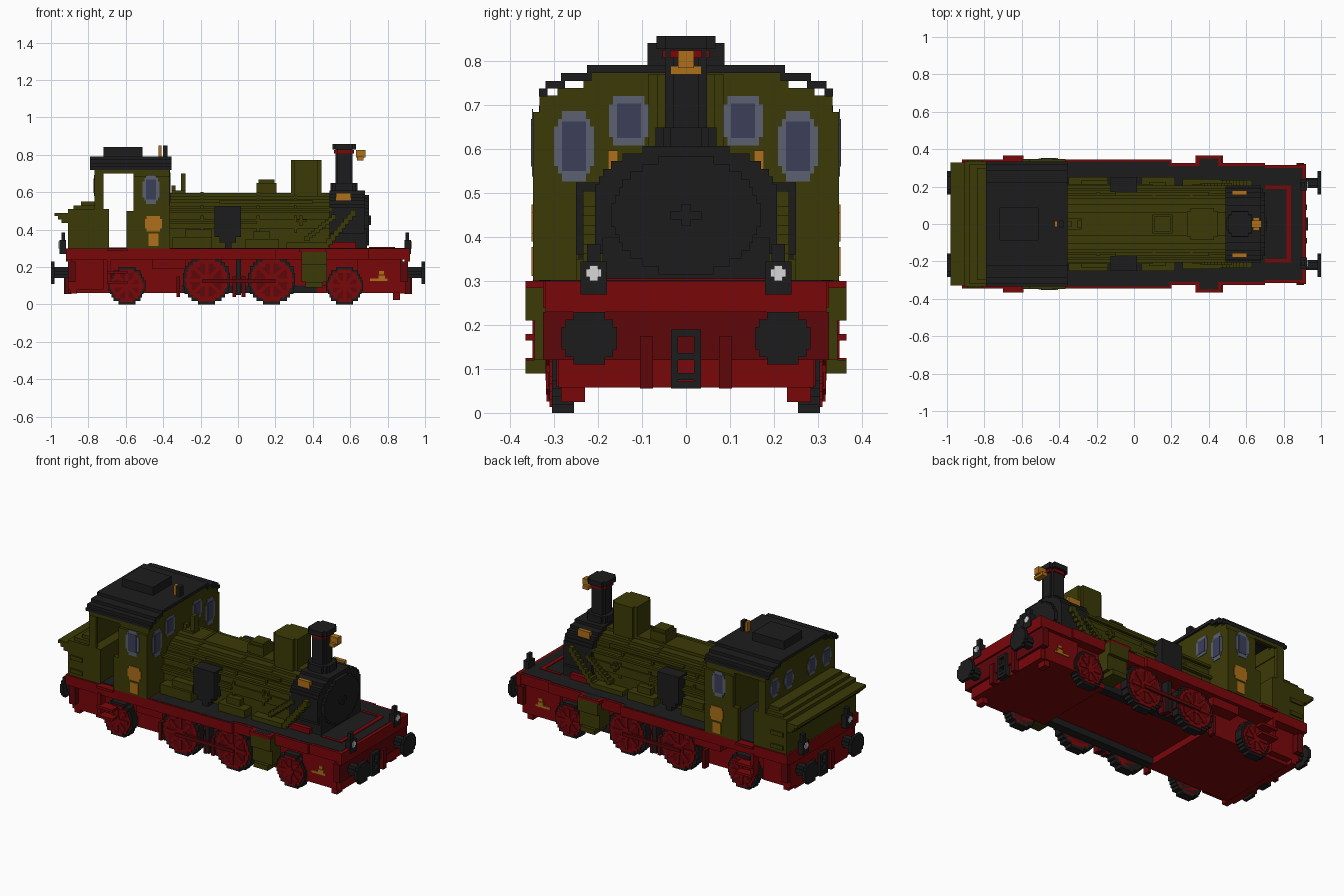
import bpy, bmesh, math

if "Cube" in bpy.data.objects:
    bpy.data.objects.remove(bpy.data.objects["Cube"])

STEP = .018  # size of the blocky steps
DECK = .3    # height of the running board
SIDE = .335  # half width of the upper cab and bunker
WALL = .348  # half width of the lower cab


def material(name, *colour):
    mat = bpy.data.materials.new(name)
    mat.use_nodes = True
    mat.diffuse_color = (*colour, 1)
    mat.node_tree.nodes["Principled BSDF"].inputs["Base Color"].default_value = (*colour, 1)
    return mat


OLIVE = material("olive green", .044, .042, .002)
RED = material("frame red", .195, .002, .003)
DARK = material("dark red", .11, .002, .003)
BLACK = material("soot black", .012, .012, .012)
BRASS = material("brass", .42, .16, .01)
FRAME = material("window frame grey", .105, .12, .16)
GLASS = material("window glass blue", .045, .05, .1)
WHITE = material("lamp white", .68, .68, .68)


def finish(name, mat, bm):
    bmesh.ops.recalc_face_normals(bm, faces=bm.faces)
    mesh = bpy.data.meshes.new(name)
    bm.to_mesh(mesh)
    bm.free()
    mesh.materials.append(mat)
    bpy.context.scene.collection.objects.link(bpy.data.objects.new(name, mesh))


def prism(bm, outline, axis, span):
    """Extrude a 2D outline along an axis between the two ends of span."""
    def ring(d):
        places = {"x": lambda a, b: (d, a, b), "y": lambda a, b: (a, d, b), "z": lambda a, b: (a, b, d)}
        return [bm.verts.new(places[axis](a, b)) for a, b in outline]
    low, high = ring(span[0]), ring(span[1])
    bm.faces.new(low)
    bm.faces.new(high)
    for i in range(len(low)):
        bm.faces.new((low[i - 1], low[i], high[i], high[i - 1]))


def box(name, mat, x, y, z):
    """A single y is a half width about the middle; a pair of y is mirrored to both sides."""
    bm = bmesh.new()
    sides = [y, (-y[0], -y[1])] if isinstance(y, tuple) else [(-y, y)]
    for near, far in sides:
        prism(bm, [(x[0], near), (x[1], near), (x[1], far), (x[0], far)], "z", z)
    finish(name, mat, bm)


def stepped(name, mat, axis, centre, radii, span, power=2):
    """Rounded shape with a staircase edge, extruded along an axis."""
    wide, tall = radii
    rows = max(3, round(2 * tall / STEP))
    height = 2 * tall / rows
    edge = []
    for i in range(rows):
        low = i * height - tall
        level = abs(low + height / 2) / tall
        width = wide * (1 - level ** power) ** (1 / power)
        width = max(1, round(2 * width / STEP)) * STEP / 2
        edge += [p for p in ((width, low), (width, low + height)) if p not in edge[-1:]]
    loop = edge + [(-w, h) for w, h in reversed(edge)]
    bm = bmesh.new()
    prism(bm, [(centre[0] + w, centre[1] + h) for w, h in loop], axis, span)
    finish(name, mat, bm)


def window(name, axis, centre, radii, wall, out):
    wide, tall = radii
    stepped(name + "_frame", FRAME, axis, centre, radii, (wall, wall + out * .003), power=3)
    stepped(name + "_glass", GLASS, axis, centre, (wide * .64, tall * .7), (wall, wall + out * .005), power=4)


# Main frame, valance and running board
box("main_frame", RED, x=(-.91, .88), y=.25, z=(.1, .28))
box("front_floor", RED, x=(.42, .88), y=.25, z=(.06, .1))
box("rear_floor", RED, x=(-.91, -.3), y=.25, z=(.06, .1))
box("frame_plates", BLACK, x=(-.3, .42), y=(.2, .25), z=(.06, .1))
box("front_frame_end", RED, x=(.64, .87), y=.295, z=(.06, .25))
box("rear_frame_end", RED, x=(-.91, -.72), y=.29, z=(.08, .25))
box("rear_valance", RED, x=(-.92, .2), y=.345, z=(.24, DECK))
box("middle_valance", RED, x=(.2, .7), y=.325, z=(.24, DECK))
box("front_valance", RED, x=(.7, .92), y=.315, z=(.24, DECK))
box("sand_box_ledge", RED, x=(.33, .47), y=.365, z=(.28, DECK))
box("rear_board", BLACK, x=(-.36, .19), y=.335, z=(.29, .302))
box("middle_board", BLACK, x=(.19, .7), y=.31, z=(.29, .302))
box("front_board", BLACK, x=(.7, .9), y=.3, z=(.29, .302))
box("ledge_board", BLACK, x=(.35, .45), y=.35, z=(.29, .301))
box("deck_trim_front", RED, x=(.815, .84), y=.205, z=(DECK, .306))
box("deck_trim_sides", RED, x=(.7, .82), y=(.188, .205), z=(DECK, .306))

# Running gear details
box("ash_pan_sides", RED, x=(-.46, -.28), y=(.25, .325), z=(.19, .245))
box("front_springs", RED, x=(.36, .66), y=(.25, .27), z=(.1, .24))
box("rail_brackets", BLACK, x=(-.01, .015), y=(.25, .3), z=(.05, .25))
box("spring_hangers", BLACK, x=(.44, .46), y=(.25, .3), z=(.12, .24))
for x in (-.32, -.02, .03):
    box("brake_shoe", DARK, x=(x - .01, x + .01), y=(.25, .29), z=(.04, .15))
for z in (.11, .165, .285):
    box("cab_step", RED, x=(-.7, -.59), y=(.3, .365), z=(z, z + .015))
box("step_hangers", RED, x=(-.7, -.68), y=(.3, .35), z=(.11, .25))
box("rail_guards", RED, x=(.83, .865), y=(.23, .285), z=(.025, .08))
box("sand_boxes", OLIVE, x=(.34, .475), y=(.25, .365), z=(.21, .285))
box("sand_box_middles", OLIVE, x=(.34, .475), y=(.25, .345), z=(.12, .21))
box("sand_box_feet", OLIVE, x=(.36, .455), y=(.25, .365), z=(.09, .12))

# Beams, couplings, lamps and buffers at both ends
for end, s, lamp in (("front", 1, .925), ("rear", -1, .955)):
    beam, face, light = s * .89, s * .92, s * lamp
    box(end + "_beam_top", RED, x=(beam, face), y=.32, z=(.23, DECK))
    box(end + "_beam_middle", DARK, x=(s * .87, s * .91), y=.325, z=(.12, .23))
    box(end + "_beam_bottom", RED, x=(s * .86, s * .895), y=.29, z=(.058, .12))
    box(end + "_coupling_bars", BLACK, x=(beam, s * .93), y=(.018, .034), z=(.055, .19))
    for z in (.055, .075, .12, .174):
        box(end + "_coupling_link", BLACK, x=(beam, s * .93), y=.03, z=(z, z + .016))
    box(end + "_hoses", DARK, x=(beam, s * .925), y=(.075, .105), z=(.055, .175))
    box(end + "_lamps", BLACK, x=(light - s * .035, light), y=(.18, .24), z=(.27, .345))
    box(end + "_lamp_tops", BLACK, x=(light - s * .03, light - s * .01), y=(.195, .225), z=(.345, .385))
    box(end + "_lamp_light_bars", WHITE, x=(light, light + s * .004), y=(.192, .228), z=(.309, .327))
    box(end + "_lamp_light_posts", WHITE, x=(light, light + s * .005), y=(.2, .22), z=(DECK, .336))
    for y in (-.22, .22):
        stepped(end + "_buffer_shank", BLACK, "x", (y, .17), (.03, .03), (beam, s * .98))
        stepped(end + "_buffer_head", BLACK, "x", (y, .17), (.06, .06), (s * .98, s), power=2.6)

# Wheels: tyre, rim, dark gap, hub and spokes
LAYERS = (("tyre", BLACK, 1, .305), ("rim", RED, .87, .311), ("gap", DARK, .68, .313), ("hub", RED, .26, .32))
for x, radius in ((-.594, .1), (-.168, .13), (.18, .13), (.57, .1)):
    box("axle", BLACK, x=(x - .02, x + .02), y=.26, z=(radius - .02, radius + .02))
    for s in (-1, 1):
        for part, mat, scale, out in LAYERS:
            size = radius * scale
            stepped("wheel_" + part, mat, "y", (x, radius), (size, size), (s * .255, s * out))
        bm = bmesh.new()
        for i in range(4):
            c, t = math.cos(i * math.pi / 4), math.sin(i * math.pi / 4)
            l, w = radius * .74, STEP / 2
            corners = ((-l, -w), (l, -w), (l, w), (-l, w))
            outline = [(x + u * c - v * t, radius + u * t + v * c) for u, v in corners]
            prism(bm, outline, "y", (s * .3, s * (.317 + i / 2000)))
        finish("wheel_spokes", RED, bm)
box("coupling_rods", DARK, x=(-.19, .2), y=(.317, .33), z=(.115, .135))

# Boiler, firebox and side equipment
stepped("boiler", OLIVE, "x", (0, .43), (.195, .167), (-.37, .5))
for x in (-.2, .1, .3):
    stepped("boiler_band", OLIVE, "x", (0, .43), (.2, .171), (x, x + .015))
box("firebox", OLIVE, x=(-.37, .48), y=.185, z=(DECK, .4))
box("handrails", OLIVE, x=(-.37, .5), y=(.19, .207), z=(.5, .515))
box("upper_pipes", OLIVE, x=(-.1, .4), y=(.15, .17), z=(.54, .555))
box("lower_pipes", OLIVE, x=(-.37, .1), y=(.19, .215), z=(.43, .445))
box("rear_reservoirs", OLIVE, x=(-.35, -.14), y=(.18, .25), z=(DECK, .36))
box("rear_reservoir_tops", OLIVE, x=(-.28, -.14), y=(.18, .235), z=(.36, .4))
box("front_reservoirs", OLIVE, x=(.04, .22), y=(.18, .25), z=(DECK, .35))
box("front_reservoir_tops", OLIVE, x=(.08, .17), y=(.18, .225), z=(.35, .39))
box("valve_chests", OLIVE, x=(.26, .46), y=(.18, .24), z=(DECK, .33))
box("valve_handles", OLIVE, x=(.31, .365), y=(.18, .21), z=(.44, .455))
box("valve_stems", OLIVE, x=(.33, .345), y=(.18, .21), z=(.42, .475))
box("air_pumps", BLACK, x=(-.125, .015), y=(.17, .25), z=(.36, .525))
box("air_pump_feet", BLACK, x=(-.1, -.01), y=(.17, .245), z=(.33, .36))
box("air_pump_pipes", BLACK, x=(-.07, -.035), y=(.17, .24), z=(DECK, .33))

# Domes and safety valve on top of the boiler
stepped("steam_dome", OLIVE, "z", (.365, 0), (.085, .085), (.55, .772), power=4)
box("sand_dome", OLIVE, x=(.1, .205), y=.05, z=(.55, .65))
box("sand_dome_cap", OLIVE, x=(.11, .195), y=.04, z=(.65, .667))
box("safety_valve", OLIVE, x=(-.355, -.28), y=.03, z=(.58, .61))
box("safety_valve_lever", OLIVE, x=(-.355, -.335), y=.015, z=(.6, .635))
box("safety_valve_post", OLIVE, x=(-.305, -.28), y=.02, z=(.6, .7))

# Steam pipes stepping down from the smokebox
for i in range(9):
    x, z = .6 - i * STEP, .47 - i * STEP * 1.2
    box("steam_pipe", OLIVE, x=(x, x + .03), y=(.18, .235), z=(z, z + .035))
    x, z = .5 - i * STEP, .455 - i * STEP * .8
    box("drain_pipe", OLIVE, x=(x, x + .025), y=(.17, .22), z=(z, z + .025))

# Smokebox, door and chimney
stepped("smokebox", BLACK, "x", (0, .45), (.21, .158), (.49, .68), power=2.6)
stepped("smokebox_door", BLACK, "x", (0, .45), (.17, .135), (.68, .7))
box("door_handle", BLACK, x=(.7, .71), y=.035, z=(.44, .46))
box("door_latch", BLACK, x=(.7, .712), y=.01, z=(.425, .475))
box("smokebox_saddle", BLACK, x=(.5, .69), y=.19, z=(DECK, .4))
box("saddle_trim", RED, x=(.49, .63), y=(.18, .215), z=(DECK, .335))
box("smokebox_plates", BRASS, x=(.525, .605), y=(.155, .178), z=(.545, .597))
for part, mat, size, span in (("base", BLACK, .07, (.58, .65)), ("stem", BLACK, .048, (.65, .84)),
                              ("band", RED, .054, (.808, .826)), ("cap", BLACK, .067, (.828, .858))):
    stepped("chimney_" + part, mat, "z", (.567, 0), (size, size), span, power=3)
box("bell", BRASS, x=(.63, .682), y=.018, z=(.785, .825))
box("bell_rim", BRASS, x=(.635, .67), y=.035, z=(.77, .79))

# Cab walls, leaving an open doorway on each side
box("cab_front_wall", OLIVE, x=(-.39, -.367), y=WALL, z=(DECK, .685))
box("cab_back_wall", OLIVE, x=(-.768, -.75), y=.333, z=(DECK, .685))
box("cab_lower_sides", OLIVE, x=(-.595, -.37), y=(.32, WALL), z=(DECK, .5))
box("cab_upper_sides", OLIVE, x=(-.56, -.37), y=(.32, WALL), z=(.5, .685))
box("cab_eaves", OLIVE, x=(-.768, -.37), y=(.315, .333), z=(.7, .73))
box("cab_rear_pillars", OLIVE, x=(-.768, -.72), y=(.315, SIDE), z=(.5, .7))
box("cab_front_pillars", OLIVE, x=(-.56, -.37), y=(.315, .333), z=(.68, .7))
box("cab_floor", BLACK, x=(-.76, -.37), y=.32, z=(.29, .305))
for s in (-1, 1):
    window("cab_side_window", "y", (-.465, .615), (.045, .077), s * WALL, s)
    window("cab_front_outer_window", "x", (s * .255, .607), (.045, .08), -.367, 1)
    window("cab_front_inner_window", "x", (s * .13, .665), (.045, .056), -.367, 1)
    for y in (.25, .11):
        window("cab_back_window", "x", (s * y, .635), (.042, .056), -.768, -1)
    plate = (s * .346, s * .352)
    stepped("cab_plate_large", BRASS, "y", (-.452, .432), (.045, .042), plate, power=2.5)
    stepped("cab_plate_small", BRASS, "y", (-.452, .345), (.028, .033), plate, power=3)

# Stepped roof shell with the end walls filling the arch beneath it
for i, (inner, outer) in enumerate(((.315, SIDE), (.275, .32), (.215, .285), (0, .225))):
    z = .72 + i * STEP
    box("cab_roof", BLACK, x=(-.79, -.355), y=(inner, outer), z=(z, z + STEP))
    for x in (-.768, -.39):
        if inner:
            box("cab_gable", OLIVE, x=(x, x + .023), y=inner + STEP, z=(.68, z + .002))
box("upper_gables", OLIVE, x=(-.39, -.367), y=.22, z=(.72, .774))

# Roof vent and whistle
box("roof_vent", BLACK, x=(-.72, -.51), y=.088, z=(.78, .842))
box("whistle", BRASS, x=(-.425, -.408), y=.015, z=(.78, .85))
box("whistle_stand", BLACK, x=(-.4, -.378), y=.018, z=(.78, .85))

# Coal bunker with stepped top, rear ledge and side hatches
box("bunker", OLIVE, x=(-.91, -.69), y=SIDE, z=(DECK, .51))
box("bunker_coaming", OLIVE, x=(-.88, -.75), y=.32, z=(.51, .53))
box("bunker_top", OLIVE, x=(-.84, -.76), y=.3, z=(.53, .55))
for i in range(3):
    z = .49 - i * STEP
    box("bunker_ledge", OLIVE, x=(-.98 + i * STEP, -.9), y=.33, z=(z - STEP, z))
for z in (.32, .4):
    box("bunker_hatches", OLIVE, x=(-.89, -.81), y=(SIDE, .343), z=(z, z + .025))

# Brass emblem on the front frame ends
box("emblem_base", BRASS, x=(.705, .8), y=(.295, .301), z=(.125, .138))
box("emblem_body", BRASS, x=(.75, .785), y=(.295, .301), z=(.138, .155))
box("emblem_top", BRASS, x=(.755, .78), y=(.295, .301), z=(.16, .178))
